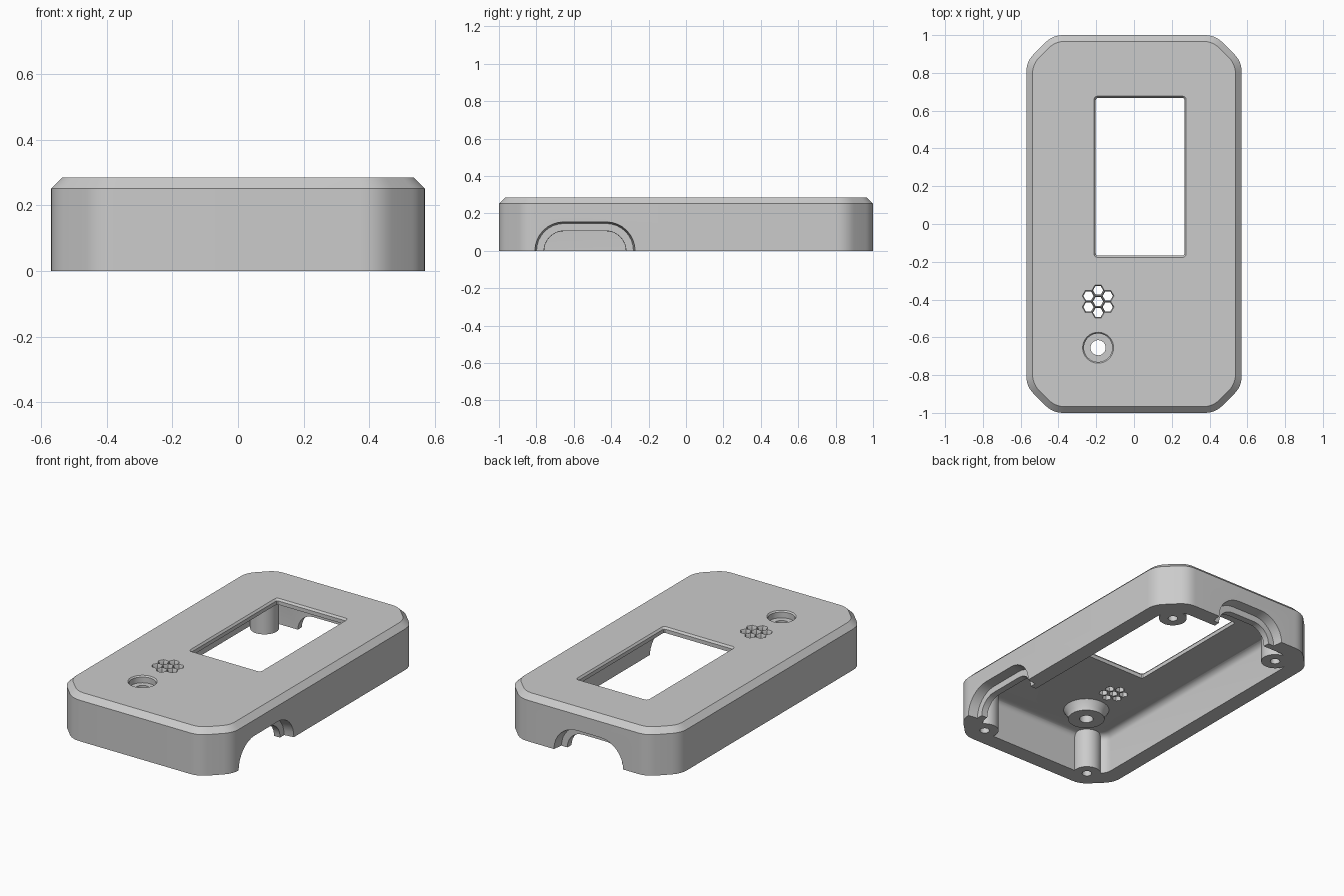
import bpy
from math import cos, sin, pi
from mathutils import Vector

cube = bpy.data.objects.get("Cube")
if cube:
    bpy.data.objects.remove(cube, do_unlink=True)

grey = bpy.data.materials.new("light_grey_plastic")
grey.use_nodes = True
COLOR = (0.6, 0.6, 0.6, 1)
grey.diffuse_color = COLOR
grey.node_tree.nodes["Principled BSDF"].inputs["Base Color"].default_value = COLOR


def rounded(poly, r, steps=6):
    """Round every corner of a closed outline; r is the length used on each edge."""
    out = []
    for i, p in enumerate(poly):
        p = Vector(p)
        a = p + (Vector(poly[i - 1]) - p).normalized() * r
        b = p + (Vector(poly[(i + 1) % len(poly)]) - p).normalized() * r
        for k in range(steps + 1):
            t = k / steps
            out.append(a * (1 - t) ** 2 + p * 2 * t * (1 - t) + b * t * t)
    return out


def octagon(w, h, c, r):
    """Rectangle with cut and rounded corners; w and h are half sizes."""
    return rounded([(w, c - h), (w, h - c), (w - c, h), (c - w, h),
                    (-w, h - c), (-w, c - h), (c - w, -h), (w - c, -h)], r)


def rect(w, h, r, cx, cy):
    return rounded([(cx + w, cy - h), (cx + w, cy + h),
                    (cx - w, cy + h), (cx - w, cy - h)], r, 3)


def ring(cx, cy, r, n=40):
    return [(cx + r * cos(2 * pi * k / n), cy + r * sin(2 * pi * k / n)) for k in range(n)]


def slot(flat, r, n=16):
    """Stadium outline centred on the origin."""
    right = [(flat + r * cos(pi * k / n - pi / 2), r * sin(pi * k / n - pi / 2)) for k in range(n + 1)]
    return right + [(-x, -y) for x, y in right]


def loft(name, sections, place=lambda x, y, d: (x, y, d)):
    """Closed solid through (outline, depth) sections."""
    n = len(sections[0][0])
    verts = [place(x, y, d) for outline, d in sections for x, y in outline]
    faces = [tuple(range(n))[::-1], tuple(range(len(verts) - n, len(verts)))]
    for s in range(len(sections) - 1):
        for k in range(n):
            a, b = s * n + k, s * n + (k + 1) % n
            faces.append((a, b, b + n, a + n))
    mesh = bpy.data.meshes.new(name)
    mesh.from_pydata(verts, [], faces)
    mesh.materials.append(grey)
    obj = bpy.data.objects.new(name, mesh)
    bpy.context.collection.objects.link(obj)
    # make normals point outwards
    bpy.context.view_layer.objects.active = obj
    bpy.ops.object.mode_set(mode='EDIT')
    bpy.ops.mesh.select_all(action='SELECT')
    bpy.ops.mesh.normals_make_consistent(inside=False)
    bpy.ops.object.mode_set(mode='OBJECT')
    return obj


def combine(target, tool, operation='DIFFERENCE'):
    tool.hide_render = True
    mod = target.modifiers.new(tool.name, 'BOOLEAN')
    mod.object, mod.operation, mod.solver = tool, operation, 'EXACT'
    bpy.context.view_layer.objects.active = target
    bpy.ops.object.modifier_apply(modifier=mod.name)
    bpy.data.objects.remove(tool, do_unlink=True)


# outer shell with a chamfered top edge
TOP, CH = 0.285, 0.033
body = octagon(0.57, 1.0, 0.14, 0.055)
lid = octagon(0.57 - CH, 1.0 - CH, 0.14 - 0.586 * CH, 0.05)
shell = loft("case_shell", [(body, 0), (body, TOP - CH), (lid, TOP)])

# inner cavity, open at the bottom, with a small fillet under the lid
FILLET, ROOF = 0.04, 0.25
layers = [(octagon(0.47, 0.9, 0.1, 0.035), -0.1)]
for k in range(6):
    a = k / 5 * pi / 2
    i = FILLET * (1 - cos(a))
    layers.append((octagon(0.47 - i, 0.9 - i, 0.1 - 0.586 * i, 0.03),
                   ROOF - FILLET + FILLET * sin(a)))
cavity = loft("cavity_cutter", layers)

# round screw posts left standing in the corners
SCREWS = [(x, y) for x in (-0.385, 0.385) for y in (-0.882, 0.808)]
for x, y in SCREWS:
    combine(cavity, loft("screw_post", [(ring(x, y, 0.08), -0.2), (ring(x, y, 0.08), 0.4)]))
combine(shell, cavity)

# blind screw holes
for x, y in SCREWS:
    hole = ring(x, y, 0.028, 24)
    combine(shell, loft("screw_hole_cutter", [(hole, -0.1), (hole, 0.16)]))

# button boss under the lid
BX, BY = -0.19, -0.655
boss = loft("button_boss", [(ring(BX, BY, 0.105), 0.19), (ring(BX, BY, 0.11), 0.215),
                            (ring(BX, BY, 0.14), 0.265)])
combine(shell, boss, 'UNION')

# button dish and its through hole
combine(shell, loft("dish_cutter", [(ring(BX, BY, 0.075), 0.242), (ring(BX, BY, 0.075), TOP - 0.008),
                                    (ring(BX, BY, 0.082), TOP), (ring(BX, BY, 0.082), 0.4)]))
combine(shell, loft("button_hole_cutter", [(ring(BX, BY, 0.04), 0.1), (ring(BX, BY, 0.04), 0.4)]))

# screen window with a slim bevel
narrow, wide = rect(0.235, 0.418, 0.015, 0.032, 0.25), rect(0.244, 0.427, 0.02, 0.032, 0.25)
combine(shell, loft("window_cutter", [(narrow, 0.1), (narrow, TOP - 0.012), (wide, TOP), (wide, 0.4)]))

# honeycomb of sound holes
for k in range(7):
    a = pi / 2 + k * pi / 3
    d = 0 if k == 6 else 0.059
    x, y = -0.19 + d * cos(a), -0.41 + d * sin(a)
    combine(shell, loft("sound_hole_cutter", [(ring(x, y, 0.027, 6), 0.2), (ring(x, y, 0.027, 6), TOP - 0.012),
                                              (ring(x, y, 0.033, 6), TOP), (ring(x, y, 0.033, 6), 0.4)]))


# stepped cable slots: a wide pocket outside and a smaller passage inside
def cable_slot(flat, place):
    pocket = [(slot(flat, 0.155), -0.1), (slot(flat, 0.155), 0), (slot(flat, 0.146), 0.06)]
    passage = [(slot(flat, 0.107), 0.04), (slot(flat, 0.104), 0.14)]
    combine(shell, loft("slot_pocket_cutter", pocket, place))
    combine(shell, loft("slot_passage_cutter", passage, place))


cable_slot(0.113, lambda u, v, d: (0.57 - d, u - 0.54, v))
cable_slot(0.08, lambda u, v, d: (u - 0.038, 1.0 - d, v))

# smooth rounded corners, keep hard edges
bpy.ops.object.select_all(action='DESELECT')
shell.select_set(True)
bpy.context.view_layer.objects.active = shell
bpy.ops.object.shade_smooth_by_angle(angle=pi / 7)
